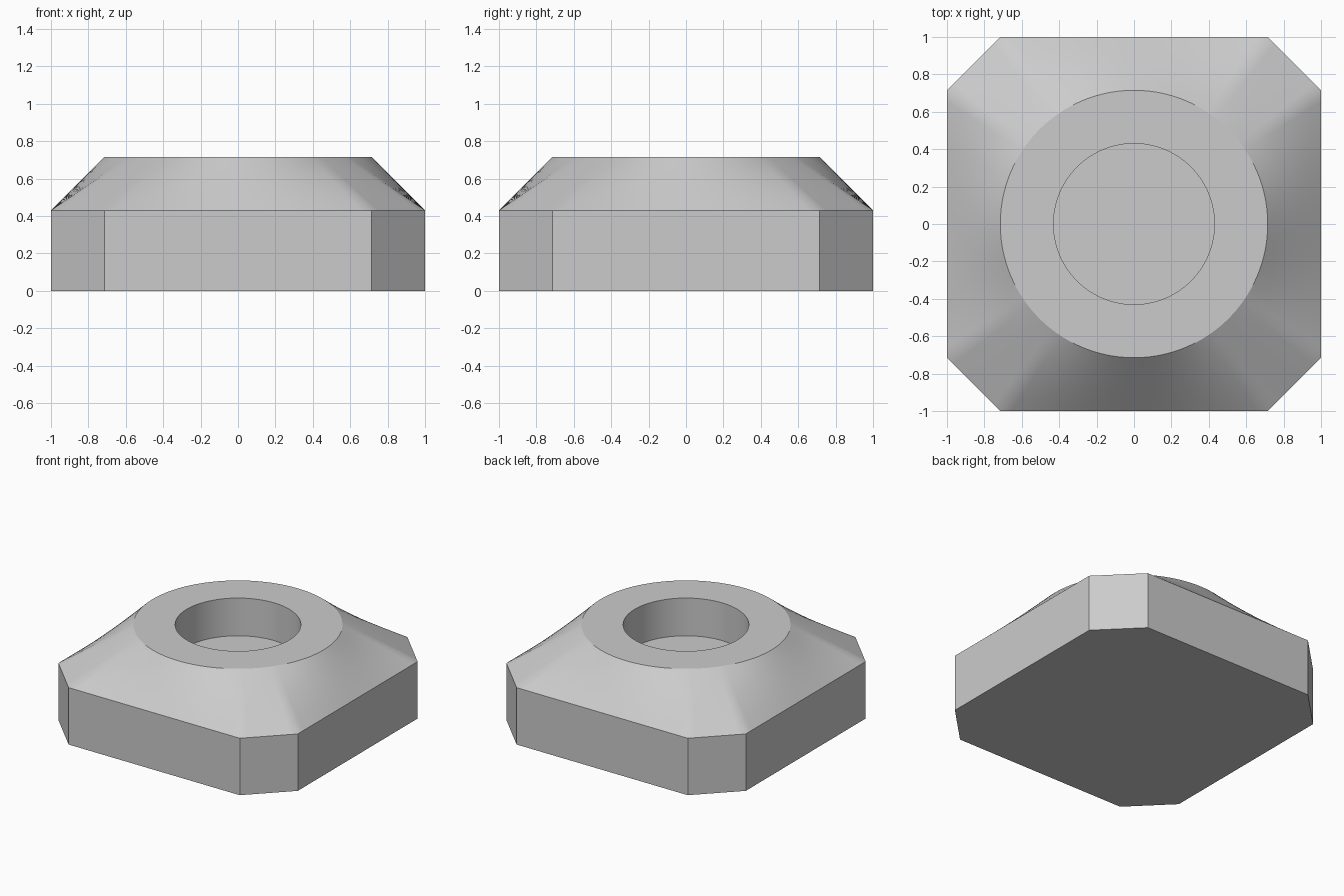
import bpy, bmesh
from math import cos, sin, atan2, radians
from mathutils import Vector

cube = bpy.data.objects.get("Cube")
if cube:
    bpy.data.objects.remove(cube, do_unlink=True)

SHOULDER = 0.43   # height of the block and floor of the recess
TOP = 0.715       # height of the rim, also its radius
HOLE = 0.43       # radius of the recess

# Plain grey
grey = bpy.data.materials.new("plain grey")
grey.use_nodes = True
colour = (0.6, 0.6, 0.6, 1)
grey.diffuse_color = colour
grey.node_tree.nodes["Principled BSDF"].inputs["Base Color"].default_value = colour

# Chamfered square outline, counter-clockwise, split finely along each edge
corners = []
for x, y in ((1, 1), (-1, 1), (-1, -1), (1, -1)):
    pair = [Vector((x, y * TOP)), Vector((x * TOP, y))]
    corners += pair if x * y > 0 else pair[::-1]
outline = []
for i, a in enumerate(corners):
    b = corners[(i + 1) % len(corners)]
    steps = 8 if i % 2 == 0 else 24
    outline += [a.lerp(b, s / steps) for s in range(steps)]


def circle(radius):
    angles = [atan2(p.y, p.x) for p in outline]
    return [Vector((radius * cos(t), radius * sin(t))) for t in angles]


# Rings run up the walls, along the loft to the round rim and into the recess
rim = circle(TOP)
rings = [(outline, 0)]
LOFT = 6
for k in range(LOFT + 1):
    f = k / LOFT
    ring = [p.lerp(q, f) for p, q in zip(outline, rim)]
    rings.append((ring, SHOULDER + (TOP - SHOULDER) * f))
rings += [(circle(HOLE), TOP), (circle(HOLE), SHOULDER)]

bm = bmesh.new()
loops = [[bm.verts.new((p.x, p.y, z)) for p in ring] for ring, z in rings]
n = len(outline)
for low, high in zip(loops, loops[1:]):
    for i in range(n):
        j = (i + 1) % n
        bm.faces.new((low[i], low[j], high[j], high[i]))
bm.faces.new(loops[0][::-1])   # underside
bm.faces.new(loops[-1])        # recess floor

mesh = bpy.data.meshes.new("recessed_base")
bm.to_mesh(mesh)
bm.free()
mesh.materials.append(grey)
base = bpy.data.objects.new("recessed_base", mesh)
bpy.context.collection.objects.link(base)

# Smooth loft and bore, crisp outer edges and rim
bpy.ops.object.select_all(action="DESELECT")
base.select_set(True)
bpy.context.view_layer.objects.active = base
bpy.ops.object.shade_smooth_by_angle(angle=radians(27))
